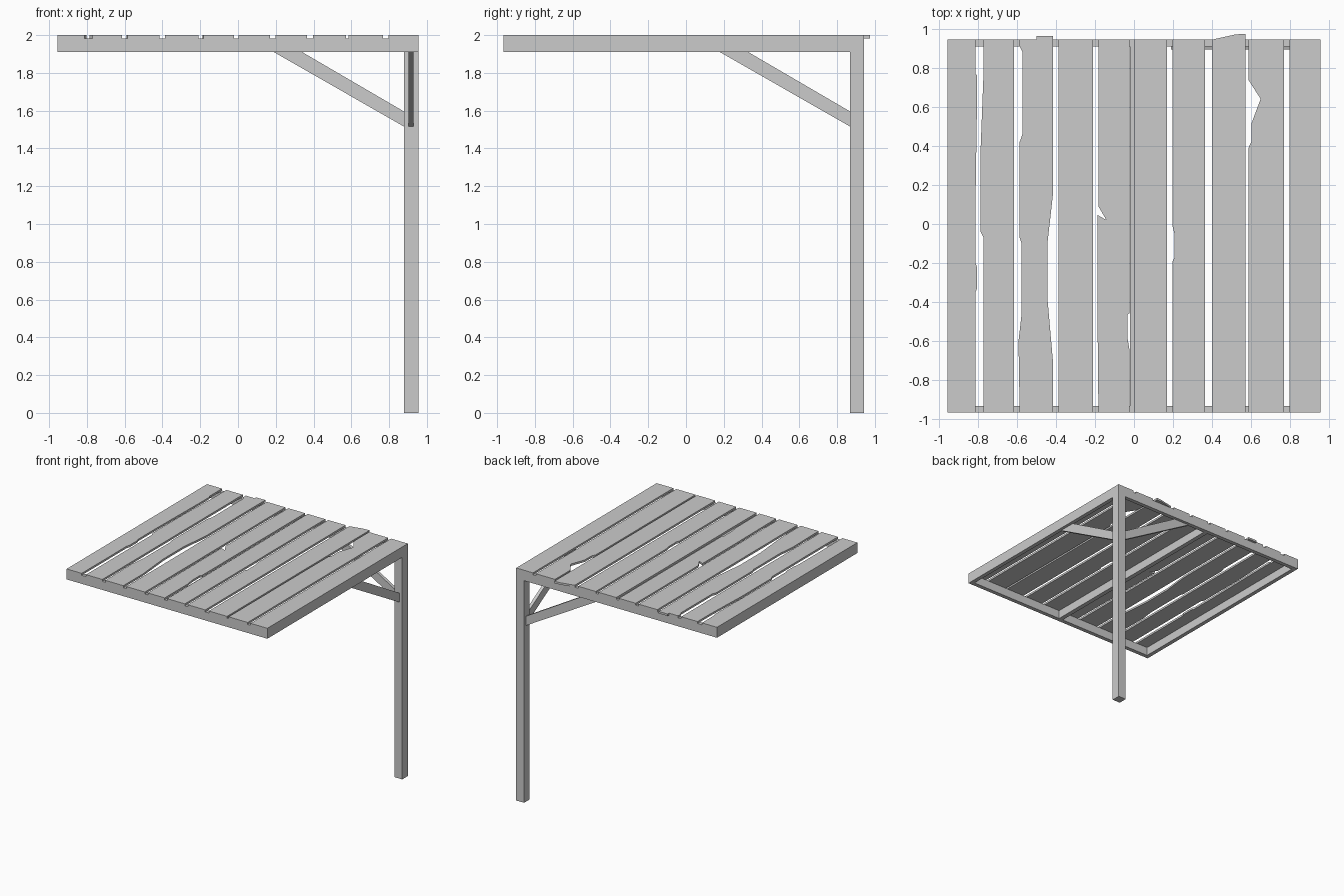
import bpy, bmesh
from mathutils import Vector

if "Cube" in bpy.data.objects:
    bpy.data.objects.remove(bpy.data.objects["Cube"])

def prism(name, pts, offset):
    """Closed polygon of 3D points, extruded by offset."""
    bm = bmesh.new()
    face = bm.faces.new([bm.verts.new(p) for p in pts])
    ext = bmesh.ops.extrude_face_region(bm, geom=[face])
    verts = [g for g in ext["geom"] if isinstance(g, bmesh.types.BMVert)]
    bmesh.ops.translate(bm, verts=verts, vec=Vector(offset))
    bmesh.ops.recalc_face_normals(bm, faces=bm.faces)
    me = bpy.data.meshes.new(name)
    bm.to_mesh(me)
    bm.free()
    ob = bpy.data.objects.new(name, me)
    bpy.context.collection.objects.link(ob)
    return ob

def box(name, x0, x1, y0, y1, z0, z1):
    return prism(name, [(x0, y0, z0), (x1, y0, z0), (x1, y1, z0), (x0, y1, z0)],
                 (0, 0, z1 - z0))

X, YF, YB = 0.955, -0.965, 0.943      # frame extents
ZB, ZP, ZT = 1.91, 1.983, 2.0         # beam bottom, plank bottom, top
T = 0.035                             # beam thickness

# Corner post
box("corner_post", 0.88, X, 0.868, YB, 0, ZP)

# Frame beams
box("front_beam", -X, X, YF, YF + T, ZB, ZP)
box("back_beam", -X, X, YB - T, YB, ZB, ZP)
box("left_beam", -X, -X + T, YF + T, YB - T, ZB, ZP)
box("right_beam", X - T, X, YF + T, YB - T, ZB, ZP)
box("middle_beam", -0.02, 0.018, YF + T, YB - T, ZB, ZP)

# Diagonal braces
brace = [(0.19, ZB), (0.34, ZB), (0.88, 1.595), (0.88, 1.515)]
prism("side_brace", [(x, 0.892, z) for x, z in brace], (0, 0.027, 0))
prism("front_brace", [(0.902, y - 0.01, z) for y, z in brace], (0.027, 0, 0))

# Planks: left x, right x, worn left edge, worn right edge, worn back end
# (left edge listed back to front, right edge front to back, end right to left)
planks = [
    (-X, -0.812, [], [(-0.812, -0.35), (-0.803, -0.33), (-0.803, -0.22), (-0.812, -0.2),
                      (-0.812, 0.05), (-0.803, 0.64), (-0.803, 0.76), (-0.812, 0.77)], []),
    (-0.77, -0.615, [(-0.77, 0.9), (-0.77, 0.77), (-0.785, 0.38), (-0.785, -0.04),
                     (-0.77, -0.07)], [], []),
    (-0.585, -0.415, [(-0.585, 0.91), (-0.571, 0.88), (-0.571, 0.46), (-0.585, 0.42),
                      (-0.585, -0.07), (-0.575, -0.1), (-0.575, -0.46), (-0.591, -0.6)],
     [(-0.415, -0.7), (-0.443, -0.38), (-0.443, -0.1), (-0.415, 0.15)],
     [(-0.415, 0.963), (-0.5, 0.963), (-0.5, YB)]),
    (-0.387, -0.21, [], [], []),
    (-0.182, -0.022, [(-0.182, 0.09), (-0.141, 0.02), (-0.187, 0.046), (-0.187, -0.45)],
     [(-0.022, -0.65), (-0.034, -0.58), (-0.034, -0.465), (-0.022, -0.455)], []),
    (0.003, 0.17, [], [], []),
    (0.198, 0.364, [(0.198, -0.015), (0.208, -0.055), (0.208, -0.17), (0.198, -0.19)], [], []),
    (0.398, 0.571, [], [], [(0.571, 0.973), (0.52, 0.97)]),
    (0.586, 0.768, [(0.586, 0.737), (0.648, 0.64), (0.602, 0.517), (0.602, 0.425),
                    (0.586, 0.39)], [], []),
    (0.796, X, [], [], []),
]
for i, (x0, x1, left, right, end) in enumerate(planks):
    top_end = end if end else [(x1, YB)]
    outline = [(x0, YF), (x1, YF)] + right + top_end + [(x0, YB)] + left
    if i == 2:
        outline.insert(outline.index((-0.415, 0.963)), (x1, YB))
    prism(f"roof_plank_{i + 1}", [(x, y, ZP) for x, y in outline], (0, 0, ZT - ZP))
